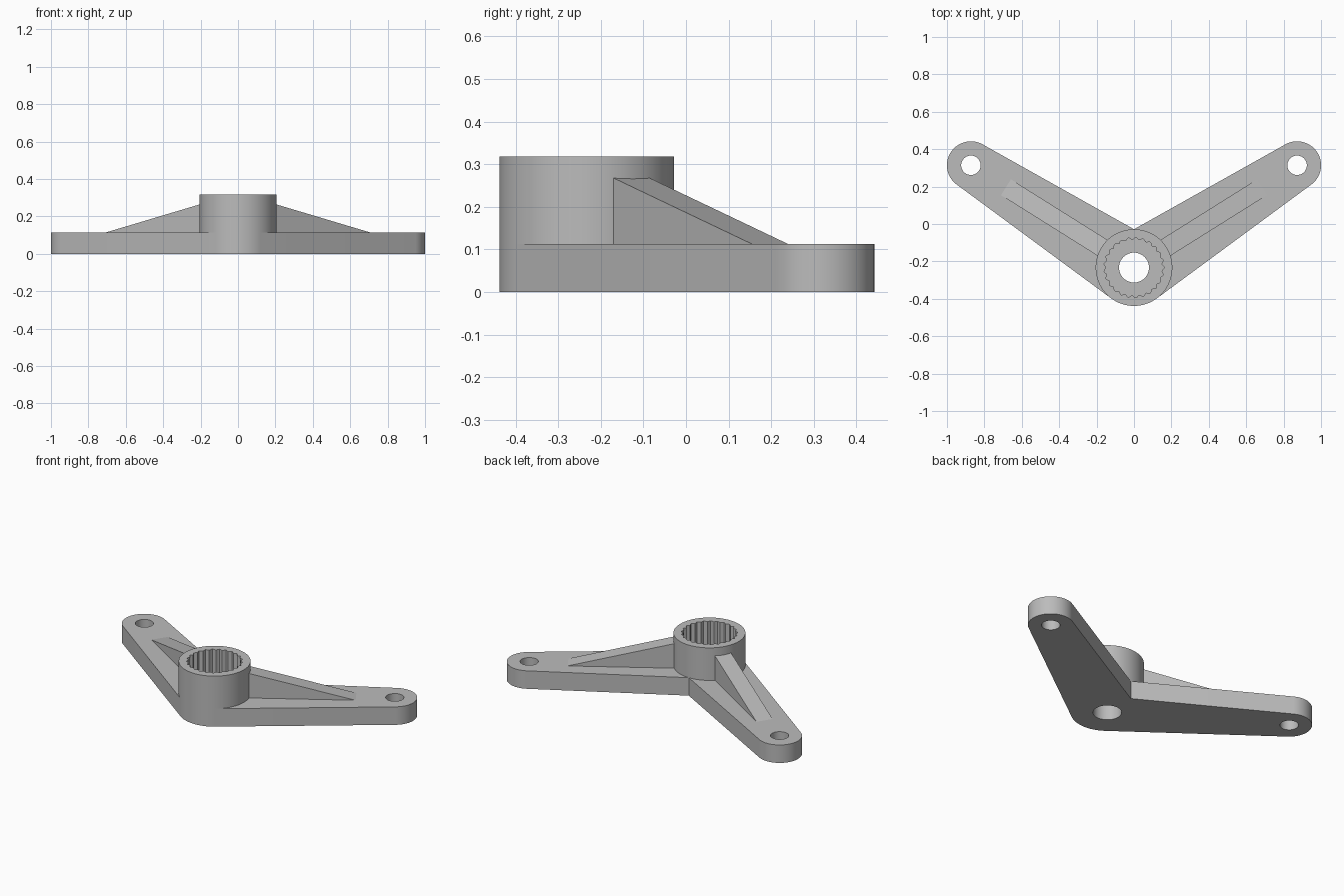
import bpy
import bmesh
from math import sin, cos, pi, radians, atan2, hypot
from mathutils import Matrix, Vector

cube = bpy.data.objects.get("Cube")
if cube:
    bpy.data.objects.remove(cube)

HUB = Vector((0, -0.233))
END = Vector((0.872, 0.314))
HUB_R, END_R = 0.205, 0.128
PLATE_Z, HUB_Z = 0.113, 0.318
ARM_ANGLE = atan2(END.y - HUB.y, END.x - HUB.x)

grey = bpy.data.materials.new("grey_plastic")
grey.use_nodes = True
grey.diffuse_color = (0.5, 0.5, 0.5, 1)
grey.node_tree.nodes["Principled BSDF"].inputs["Base Color"].default_value = (0.5, 0.5, 0.5, 1)


def arc(center, r, a0, a1, n):
    """Points along an arc, both ends included, angles in degrees."""
    angles = [radians(a0 + (a1 - a0) * i / n) for i in range(n + 1)]
    return [(center.x + r * cos(a), center.y + r * sin(a)) for a in angles]


def circle(center, r, n=48):
    return arc(center, r, 0, 360, n)[:-1]


def finish(bm, name):
    bmesh.ops.recalc_face_normals(bm, faces=bm.faces)
    mesh = bpy.data.meshes.new(name)
    bm.to_mesh(mesh)
    bm.free()
    mesh.materials.append(grey)
    obj = bpy.data.objects.new(name, mesh)
    bpy.context.collection.objects.link(obj)
    bpy.ops.object.select_all(action='DESELECT')
    obj.select_set(True)
    bpy.context.view_layer.objects.active = obj
    bpy.ops.object.shade_smooth_by_angle(angle=radians(25))
    return obj


def slab(name, loops, z0, z1):
    """Extrude an outline with holes from z0 to z1."""
    bm = bmesh.new()
    edges = []
    for loop in loops:
        vs = [bm.verts.new((x, y, z0)) for x, y in loop]
        edges += [bm.edges.new((vs[i - 1], vs[i])) for i in range(len(vs))]
    bmesh.ops.triangle_fill(bm, edges=edges, use_beauty=True)
    ext = bmesh.ops.extrude_face_region(bm, geom=bm.faces[:], use_keep_orig=True)
    top = [g for g in ext["geom"] if isinstance(g, bmesh.types.BMVert)]
    bmesh.ops.translate(bm, verts=top, vec=(0, 0, z1 - z0))
    return finish(bm, name)


# Base plate: hub arc, two tapered arms with round ends, notch at the back
half = arc(HUB, HUB_R, -90, -53.6, 12) + arc(END, END_R, -53.6, 119.2, 40)
notch = [(0, HUB.y + HUB_R)]
outline = half + notch + [(-x, y) for x, y in reversed(half[1:])]
holes = [circle(HUB, 0.08), circle(END, 0.052), circle(Vector((-END.x, END.y)), 0.052)]
slab("base_plate", [outline] + holes, 0, PLATE_Z)

# Hub ring with a splined socket
TEETH, STEPS = 25, 8
spline = []
for i in range(TEETH * STEPS):
    a = 2 * pi * i / (TEETH * STEPS)
    r = 0.155 + 0.006 * cos(TEETH * a)
    spline.append((HUB.x + r * cos(a), HUB.y + r * sin(a)))
slab("hub_ring", [circle(HUB, HUB_R, 120), spline], PLATE_Z, HUB_Z)

# Sloping ribs between the hub and the arms
for side, angle in (("left", ARM_ANGLE), ("right", pi - ARM_ANGLE)):
    bm = bmesh.new()
    near, far, w = 0.18, 0.808, 0.05
    sides = []
    for y in (-w, w):
        profile = [(near, PLATE_Z), (far, PLATE_Z), (near, 0.272)]
        sides.append([bm.verts.new((x, y, z)) for x, z in profile])
    a, b = sides
    bm.faces.new(a)
    bm.faces.new(b)
    for i in range(3):
        bm.faces.new((a[i - 1], a[i], b[i], b[i - 1]))
    bm.transform(Matrix.Translation((HUB.x, HUB.y, 0)) @ Matrix.Rotation(angle, 4, 'Z'))
    rib = finish(bm, side + "_rib")
    for p in rib.data.polygons:
        p.use_smooth = False
